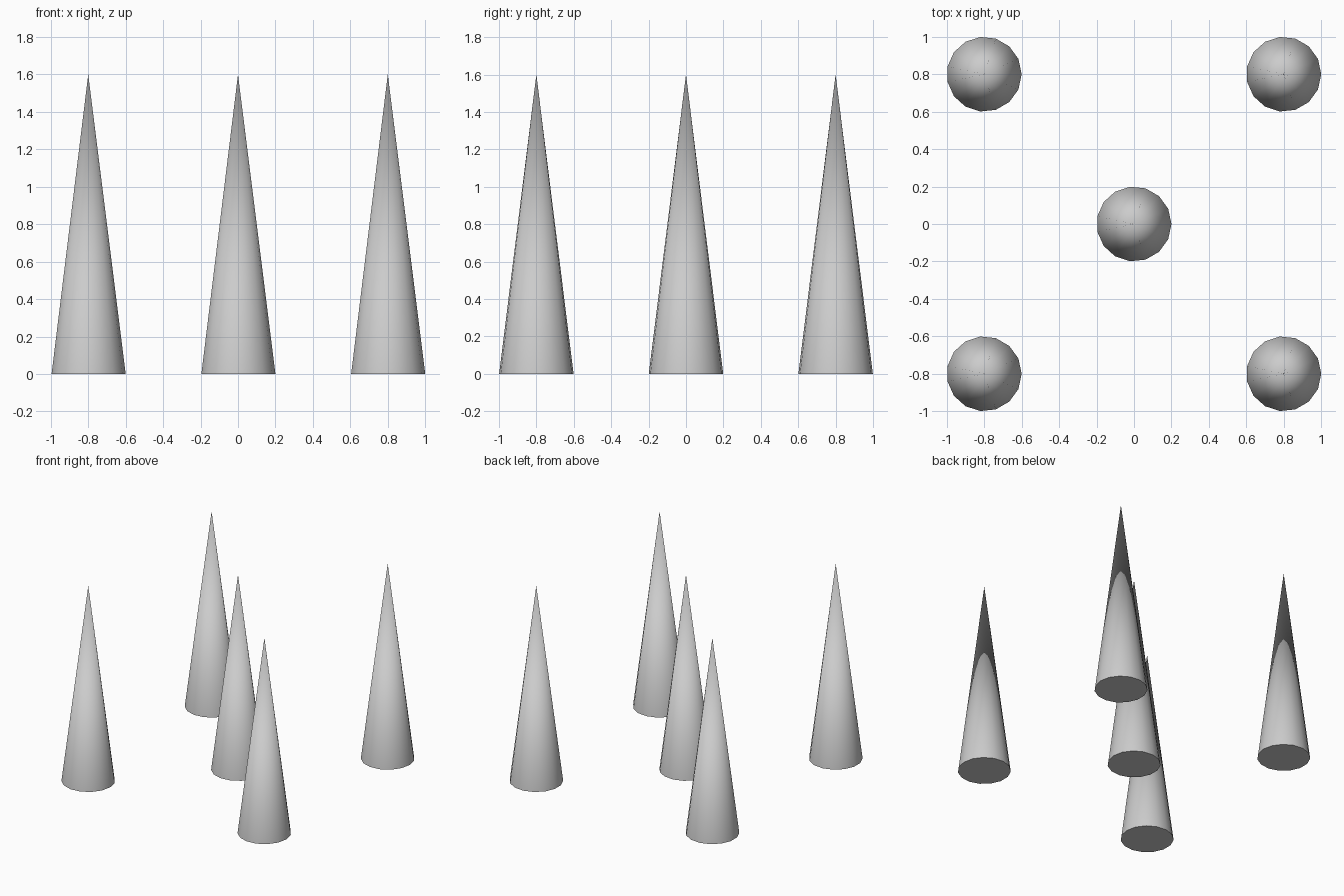
import bpy
import math

if "Cube" in bpy.data.objects:
    bpy.data.objects.remove(bpy.data.objects["Cube"])

RADIUS, HEIGHT, OFFSET, SIDES = 0.2, 1.6, 0.8, 15


def spike(name, x, y):
    # Tall pointed cone standing on the ground, one base corner towards +x
    bpy.ops.mesh.primitive_cone_add(
        vertices=SIDES, radius1=RADIUS, radius2=0, depth=HEIGHT,
        location=(x, y, HEIGHT / 2), rotation=(0, 0, -math.pi / 2))
    bpy.context.object.name = name
    bpy.ops.object.shade_smooth_by_angle(angle=math.radians(40))


# Centre spike
spike("centre_spike", 0, 0)

# Four corner spikes
for side, sx in (("left", -1), ("right", 1)):
    for end, sy in (("front", -1), ("back", 1)):
        spike(f"{end}_{side}_spike", sx * OFFSET, sy * OFFSET)
